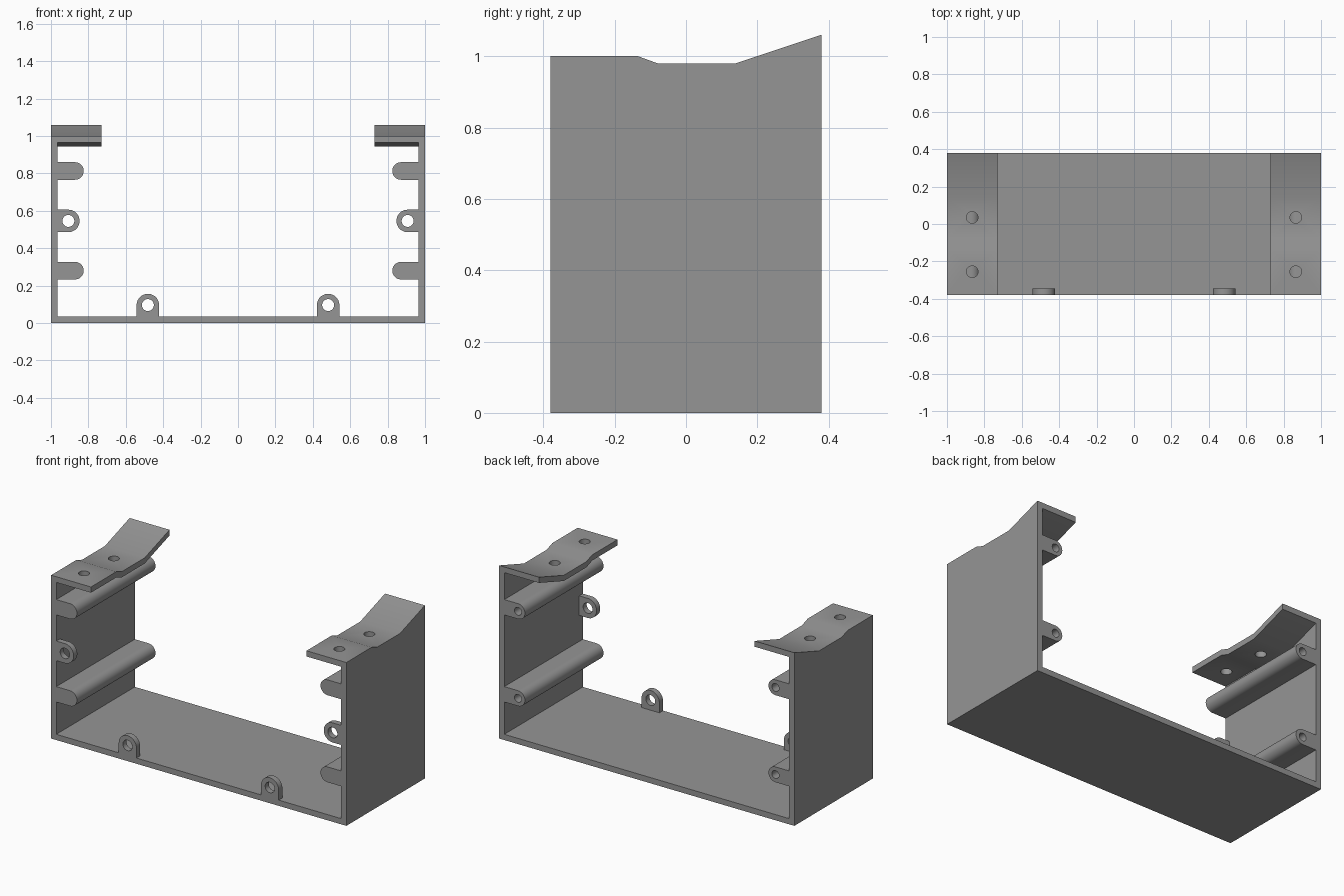
import bpy, bmesh, math
from mathutils import Vector

if "Cube" in bpy.data.objects:
    bpy.data.objects.remove(bpy.data.objects["Cube"])

grey = bpy.data.materials.new("mid grey")
grey.diffuse_color = (0.30, 0.30, 0.30, 1)
grey.use_nodes = True
grey.node_tree.nodes["Principled BSDF"].inputs["Base Color"].default_value = grey.diffuse_color

D = 0.38      # half depth
T = 0.035     # wall thickness
AXES = {"x": lambda u, v, w: (w, u, v),   # profile in y, z
        "y": lambda u, v, w: (u, w, v),   # profile in x, z
        "z": lambda u, v, w: (u, v, w)}   # profile in x, y


def prism(name, profile, axis, lo, hi):
    """Extrude a closed 2D profile along an axis."""
    place = AXES[axis]
    bm = bmesh.new()
    face = bm.faces.new([bm.verts.new(place(u, v, lo)) for u, v in profile])
    ext = bmesh.ops.extrude_face_region(bm, geom=[face])["geom"]
    move = Vector(place(0, 0, hi - lo))
    bmesh.ops.translate(bm, vec=move, verts=[g for g in ext if isinstance(g, bmesh.types.BMVert)])
    bmesh.ops.recalc_face_normals(bm, faces=bm.faces)
    me = bpy.data.meshes.new(name)
    bm.to_mesh(me)
    bm.free()
    me.materials.append(grey)
    ob = bpy.data.objects.new(name, me)
    bpy.context.collection.objects.link(ob)
    return ob


def arc(cu, cv, r, start, end, n):
    return [(cu + r * math.cos(math.radians(start + (end - start) * i / n)),
             cv + r * math.sin(math.radians(start + (end - start) * i / n))) for i in range(n + 1)]


def circle(cu, cv, r, n=32):
    return arc(cu, cv, r, 0, 360, n)[:-1]


def box(u0, u1, v0, v1):
    return [(u0, v0), (u1, v0), (u1, v1), (u0, v1)]


def activate(ob):
    bpy.ops.object.select_all(action="DESELECT")
    ob.select_set(True)
    bpy.context.view_layer.objects.active = ob


def cut(ob, *cutters):
    activate(ob)
    for c in cutters:
        m = ob.modifiers.new("cut", "BOOLEAN")
        m.operation, m.solver, m.object = "DIFFERENCE", "EXACT", c
        bpy.ops.object.modifier_apply(modifier=m.name)
        bpy.data.objects.remove(c)


def smooth(ob):
    activate(ob)
    bpy.ops.object.shade_smooth_by_angle(angle=math.radians(30))


def mirrored(ob):
    activate(ob)
    m = ob.modifiers.new("mirror", "MIRROR")
    m.use_clip = False
    m.use_mirror_merge = False
    bpy.ops.object.modifier_apply(modifier=m.name)
    smooth(ob)


# Shell: floor, side walls and bent top flanges carved from one block
top = [(-D, 1.0), (-0.135, 1.0), (-0.08, 0.98), (0.14, 0.98), (D, 1.06)]
shell = prism("bracket_shell", [(D, 0), (-D, 0)] + top, "x", -1, 1)
under = [(-0.5, 1.0)] + top[1:4] + [(0.5, 1.10)]
cavity = [(0.5, T), (-0.5, T)] + [(y, z - T) for y, z in under]
cut(shell,
    prism("cavity_cutter", cavity, "x", T - 1, 1 - T),
    prism("gap_cutter", box(-0.73, 0.73, 0.5, 1.3), "y", -0.6, 0.6))
# Flange screw holes
for x in (-0.865, 0.865):
    for y in (-0.255, 0.035):
        cut(shell, prism("hole_cutter", circle(x, y, 0.031), "z", 0.9, 1.2))
smooth(shell)

# Long screw posts along the walls, with blind holes at the back
for label, z in (("lower", 0.28), ("upper", 0.813)):
    r, cx = 0.047, 0.872
    outline = [(1 - T, z + r)] + arc(cx, z, r, 90, 270, 20) + [(1 - T, z - r)]
    post = prism(label + "_screw_posts", outline, "y", -D, D)
    cut(post, prism("bore_cutter", circle(cx, z, 0.024), "y", 0.1, 0.5))
    mirrored(post)

# Mounting tabs at the front: on the side walls and on the floor
R, hole = 0.06, 0.032
cx, cz = 0.907, 0.546
side = prism("side_tabs", [(1 - T, cz + R)] + arc(cx, cz, R, 90, 270, 24) + [(1 - T, cz - R)],
             "y", -D, -D + T)
cx2, cz2 = 0.482, 0.096
floor = prism("floor_tabs", [(cx2 + R, T)] + arc(cx2, cz2, R, 0, 180, 24) + [(cx2 - R, T)],
              "y", -D, -D + T)
for tab, u, v in ((side, cx, cz), (floor, cx2, cz2)):
    cut(tab, prism("tab_hole_cutter", circle(u, v, hole), "y", -0.6, 0))
    mirrored(tab)
